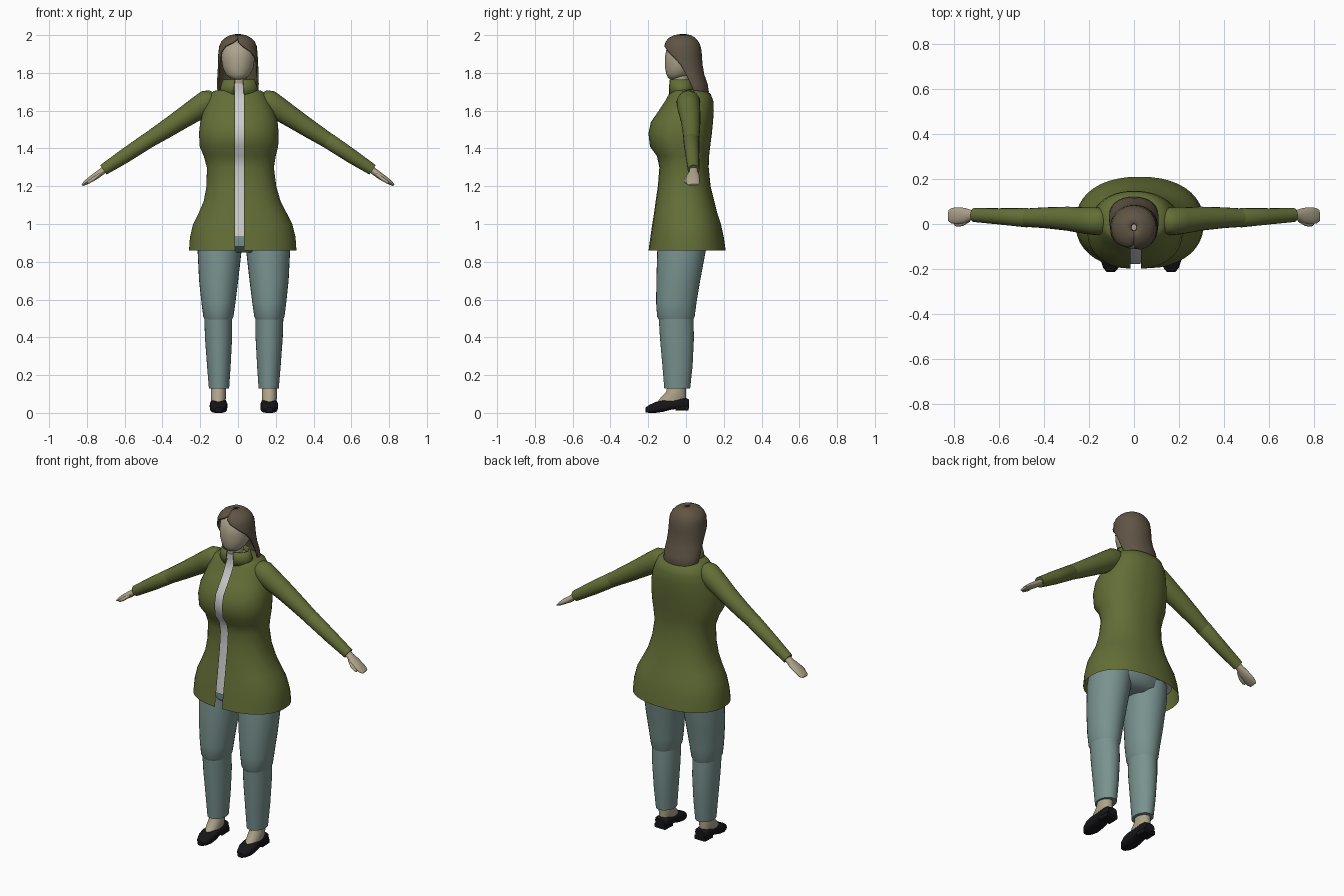
import bpy, bmesh, math
from mathutils import Vector

def material(name, rgb):
    m = bpy.data.materials.new(name)
    m.diffuse_color = (*rgb, 1)
    return m

OLIVE = material("olive", (0.125, 0.155, 0.037))
TEAL = material("teal", (0.19, 0.29, 0.275))
SKIN = material("skin", (0.42, 0.37, 0.26))
HAIR = material("brown", (0.115, 0.09, 0.06))
WHITE = material("white", (0.62, 0.62, 0.62))
BLACK = material("black", (0.008, 0.008, 0.01))
TAU = 2 * math.pi

def spow(v, p):
    return math.copysign(abs(v) ** (2 / p), v)

def ring(z, x0, x1, yf, yb, t0=0.0, t1=TAU, n=32, p=2.0):
    """Horizontal superellipse; angle 0 is the front, open if t0/t1 are given."""
    full = t1 - t0 > TAU - 1e-6
    cx, cy, rx, ry = (x0 + x1) / 2, (yf + yb) / 2, (x1 - x0) / 2, (yb - yf) / 2
    pts = []
    for i in range(n if full else n + 1):
        t = t0 + (t1 - t0) * i / n
        pts.append(Vector((cx + rx * spow(math.sin(t), p), cy - ry * spow(math.cos(t), p), z)))
    return pts

def tube(points, n=20):
    """Rings along a path of (x, y, z, thickness radius, y radius)."""
    ps = [Vector(q[:3]) for q in points]
    rings = []
    for i, q in enumerate(points):
        d = (ps[min(i + 1, len(ps) - 1)] - ps[max(i - 1, 0)]).normalized()
        v = d.cross(Vector((0, 1, 0))).normalized()
        u = v.cross(d)
        rings.append([ps[i] + v * q[3] * math.cos(TAU * k / n) + u * q[4] * math.sin(TAU * k / n)
                      for k in range(n)])
    return rings

def loft(name, rings, mat, closed=True, caps=True, thick=0, angle=40):
    bm = bmesh.new()
    vs = [[bm.verts.new(p) for p in r] for r in rings]
    n = len(rings[0])
    for a, b in zip(vs, vs[1:]):
        for i in range(n if closed else n - 1):
            j = (i + 1) % n
            bm.faces.new((a[i], a[j], b[j], b[i]))
    if closed and caps:
        bm.faces.new(vs[0])
        bm.faces.new(vs[-1])
    bmesh.ops.recalc_face_normals(bm, faces=bm.faces)
    me = bpy.data.meshes.new(name)
    bm.to_mesh(me)
    bm.free()
    ob = bpy.data.objects.new(name, me)
    bpy.context.collection.objects.link(ob)
    me.materials.append(mat)
    bpy.ops.object.select_all(action='DESELECT')
    ob.select_set(True)
    bpy.context.view_layer.objects.active = ob
    bpy.ops.object.shade_smooth_by_angle(angle=math.radians(angle))
    if thick:
        m = ob.modifiers.new("thickness", 'SOLIDIFY')
        m.thickness = thick
        m.offset = 0
    return ob

# coat: body sections (z, left, right, front, back), open along the front
body = [(0.86, -.26, .31, -.20, .21), (0.93, -.255, .305, -.19, .20), (1.0, -.238, .288, -.18, .185),
        (1.06, -.208, .257, -.17, .165), (1.12, -.182, .226, -.162, .15), (1.2, -.167, .203, -.15, .13),
        (1.3, -.165, .19, -.142, .12), (1.36, -.182, .20, -.155, .122), (1.41, -.203, .213, -.192, .128),
        (1.48, -.207, .216, -.20, .137), (1.54, -.20, .21, -.187, .143), (1.6, -.185, .19, -.145, .147),
        (1.65, -.168, .168, -.112, .145), (1.69, -.15, .148, -.09, .13), (1.705, -.125, .125, -.082, .105),
        (1.712, -.08, .088, -.075, .05)]
rings = []
for row in body:
    r = ring(*row, t0=.13, t1=TAU - .13, n=40, p=2.25)
    r[0].x, r[-1].x = .031, -.016
    rings.append(r)
loft("coat_body", rings, OLIVE, closed=False)

# coat collar
loft("coat_collar", [ring(*r, t0=.27, t1=TAU - .27) for r in
     [(1.685, -.095, .105, -.09, .045), (1.725, -.088, .098, -.088, .04), (1.765, -.075, .085, -.085, .03)]],
     OLIVE, closed=False, thick=.008)

# shirt: the coat sections pulled inwards, ending in a neckband
rows = [(z, a + .03, b - .03, f + .022, k - .03) for z, a, b, f, k in body[1:13]]
rows += [(1.69, -.08, .085, -.078, .05), (1.715, -.055, .06, -.078, .025), (1.745, -.05, .055, -.078, .02)]
loft("shirt", [ring(*r, p=2.2) for r in rows], WHITE)

# neck and head
loft("neck", [ring(z, -.043, .047, -.074, .016) for z in (1.7, 1.82)], SKIN)
loft("head", [ring(*r) for r in
     [(1.765, -.02, .02, -.08, -.03), (1.773, -.043, .043, -.095, -.01), (1.795, -.066, .066, -.105, .03),
      (1.83, -.082, .082, -.111, .06), (1.88, -.089, .089, -.112, .07), (1.93, -.085, .085, -.103, .065),
      (1.965, -.06, .06, -.075, .04), (1.98, -.02, .02, -.04, .01)]], SKIN)

# hair: cap that opens around the face with a side parting and hangs behind
hair = [(2.0, -.012, .012, -.03, .0, 0, 0), (1.995, -.04, .04, -.062, .025, 0, 0),
        (1.98, -.068, .068, -.09, .048, 0, 0), (1.962, -.085, .085, -.104, .063, .02, .25),
        (1.94, -.095, .095, -.113, .073, .25, .75), (1.91, -.099, .099, -.116, .078, .75, 1.1),
        (1.88, -.101, .101, -.116, .08, 1.15, 1.2), (1.84, -.101, .102, -.11, .083, 1.45, 1.45),
        (1.79, -.104, .104, -.09, .092, 1.57, 1.57), (1.74, -.107, .105, -.06, .11, 1.57, 1.57),
        (1.70, -.104, .102, -.03, .116, 1.57, 1.57), (1.675, -.09, .088, 0, .108, 1.5, 1.5)]
loft("hair", [ring(*h[:5], t0=h[5] + .001, t1=TAU - h[6] - .001, p=2.1) for h in hair],
     HAIR, closed=False, thick=.01, angle=60)

# arms and hands
for s, side in ((-1, "left"), (1, "right")):
    def limb(name, pts, mat):
        loft(side + "_" + name, tube([(s * q[0], *q[1:]) for q in pts]), mat)
    limb("upper_sleeve", [(.115, .012, 1.672, .025, .03), (.13, .012, 1.664, .05, .052),
                          (.16, .012, 1.648, .064, .062), (.21, .015, 1.614, .062, .06),
                          (.30, .024, 1.555, .054, .053), (.40, .028, 1.49, .047, .046),
                          (.495, .028, 1.43, .040, .040)], OLIVE)
    limb("lower_sleeve", [(.455, .028, 1.456, .03, .03), (.475, .028, 1.443, .042, .043),
                          (.60, .034, 1.36, .038, .036), (.712, .04, 1.287, .030, .031)], OLIVE)
    limb("hand", [(.69, .04, 1.30, .018, .022), (.725, .04, 1.275, .018, .023), (.75, .038, 1.256, .018, .034),
                  (.785, .036, 1.234, .015, .037), (.81, .037, 1.216, .011, .035),
                  (.824, .038, 1.207, .006, .025)], SKIN)
    limb("thumb", [(.735, .02, 1.262, .008, .012), (.765, .004, 1.238, .01, .014),
                   (.79, -.002, 1.222, .008, .01), (.798, -.002, 1.217, .003, .004)], SKIN)

# trousers: seat, thighs and shins
HIP = .031
loft("trouser_seat", [ring(*r) for r in
     [(.85, HIP - .13, HIP + .13, -.11, .07), (.88, HIP - .22, HIP + .22, -.145, .11),
      (.94, HIP - .23, HIP + .23, -.155, .13), (1.0, HIP - .21, HIP + .21, -.14, .12)]], TEAL)
thigh = [(.97, .005, .235, -.14, .12), (.86, .012, .245, -.152, .105), (.7, .03, .237, -.157, .075),
         (.58, .045, .224, -.158, .055), (.51, .055, .215, -.153, .046), (.487, .066, .204, -.14, .036)]
shin = [(.53, .062, .21, -.146, .038), (.4, .062, .206, -.138, .042), (.25, .07, .195, -.125, .035),
        (.13, .078, .185, -.115, .022)]
foot = [(.16, .097, .173, -.095, 0), (.11, .095, .175, -.105, 0), (.085, .095, .175, -.13, 0),
        (.06, .097, .173, -.15, 0)]
# shoe sections along y: (y, half width, bottom, top)
shoe = [(-.214, .018, .002, .028), (-.195, .034, 0, .042), (-.16, .046, 0, .058), (-.12, .047, .006, .068),
        (-.075, .043, .018, .072), (-.03, .042, .022, .078), (.002, .04, .022, .078), (.015, .03, .024, .072)]
heel = [(-.055, .04, .012, .04), (.012, .037, .012, .04)]
for s, side in ((-1, "left"), (1, "right")):
    def leg(name, rows, mat):
        loft(side + "_" + name, [ring(z, HIP + s * a, HIP + s * b, f, k) for z, a, b, f, k in rows], mat)
    leg("thigh", thigh, TEAL)
    leg("shin", shin, TEAL)
    leg("foot", foot, SKIN)
    for name, rows, p in (("shoe", shoe, 3.2), ("shoe_heel", heel, 8)):
        rings = []
        for y, w, b, t in rows:
            sec = [(math.cos(TAU * i / 24), math.sin(TAU * i / 24)) for i in range(24)]
            rings.append([Vector((HIP + s * .134 + w * spow(c, p), y, (b + t) / 2 + (t - b) / 2 * spow(d, p)))
                          for c, d in sec])
        loft(side + "_" + name, rings, BLACK)
